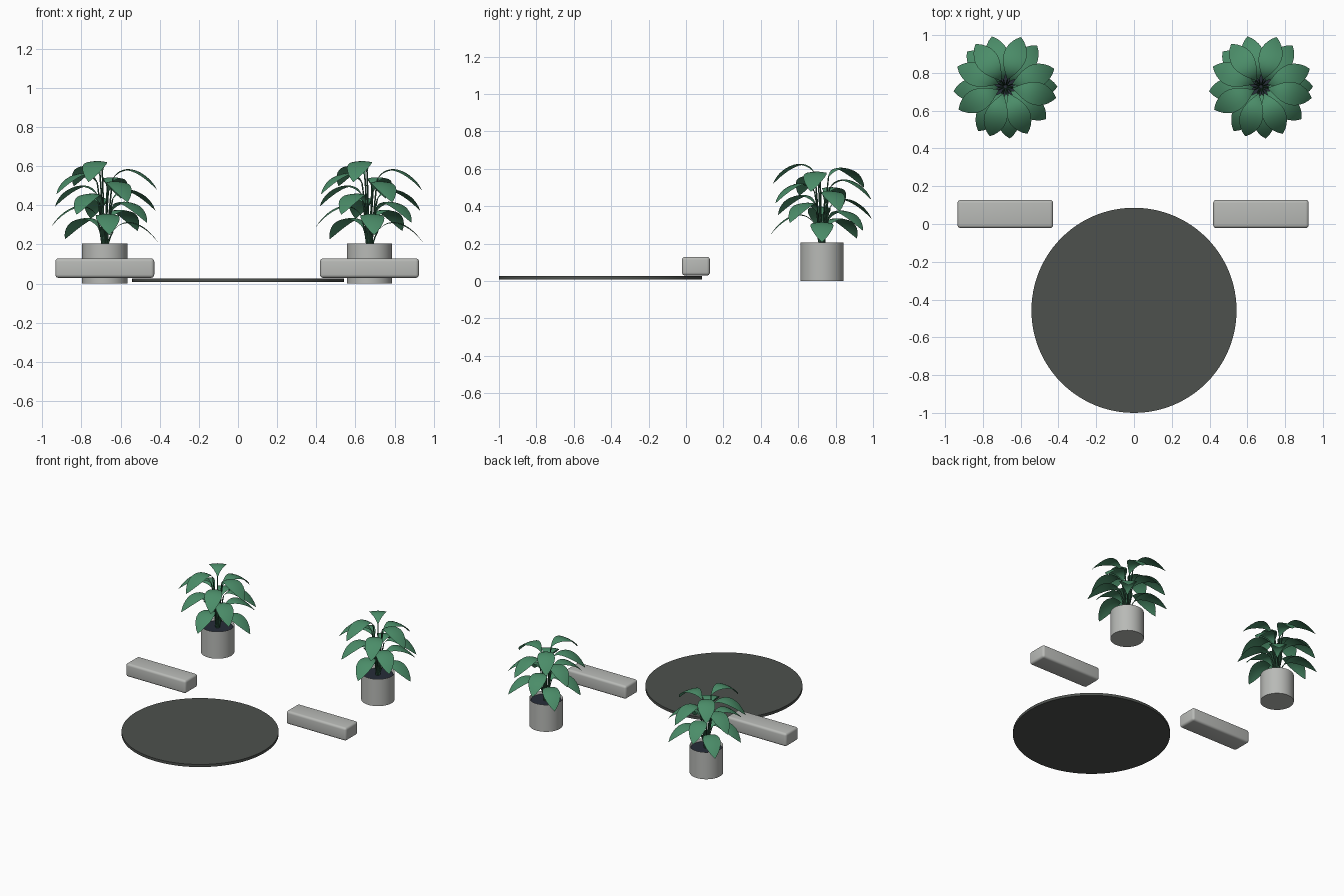
import bpy, bmesh, math
from mathutils import Vector

if "Cube" in bpy.data.objects:
    bpy.data.objects.remove(bpy.data.objects["Cube"])


def material(name, rgb):
    m = bpy.data.materials.new(name)
    m.diffuse_color = (*rgb, 1)
    m.use_nodes = True
    m.node_tree.nodes["Principled BSDF"].inputs["Base Color"].default_value = m.diffuse_color
    return m


STONE = material("light_stone", (0.48, 0.49, 0.47))
SLATE = material("dark_slate", (0.075, 0.082, 0.075))
LEAF = material("leaf_green", (0.07, 0.265, 0.14))
STEM = material("stem_green", (0.03, 0.11, 0.06))
SOIL = material("dark_soil", (0.02, 0.026, 0.04))


def finish(name, bm, mat, loc, angle=35):
    bmesh.ops.recalc_face_normals(bm, faces=bm.faces)
    me = bpy.data.meshes.new(name)
    bm.to_mesh(me)
    bm.free()
    me.materials.append(mat)
    ob = bpy.data.objects.new(name, me)
    ob.location = loc
    bpy.context.collection.objects.link(ob)
    bpy.ops.object.select_all(action='DESELECT')
    bpy.context.view_layer.objects.active = ob
    ob.select_set(True)
    bpy.ops.object.shade_smooth_by_angle(angle=math.radians(angle))
    return ob


def cylinder(radius, z0, z1, sides):
    bm = bmesh.new()
    bmesh.ops.create_cone(bm, cap_ends=True, segments=sides, radius1=radius,
                          radius2=radius, depth=z1 - z0)
    bmesh.ops.translate(bm, verts=bm.verts, vec=(0, 0, (z0 + z1) / 2))
    return bm


def bench(name, x):
    bm = bmesh.new()
    bmesh.ops.create_cube(bm, size=1)
    bmesh.ops.scale(bm, verts=bm.verts, vec=(0.506, 0.15, 0.1))
    bmesh.ops.bevel(bm, geom=bm.edges[:], offset=0.017, segments=4,
                    profile=0.5, affect='EDGES')
    finish(name, bm, STONE, (x, 0.053, 0.079))


def bezier(p, t):
    s = 1 - t
    return [s**3 * p[0][k] + 3 * s * s * t * p[1][k] + 3 * s * t * t * p[2][k]
            + t**3 * p[3][k] for k in (0, 1)]


def plant_leaf(bm, ang, tip):
    # arching blade, widest past the middle, edges drooping slightly
    out = Vector((math.cos(ang), math.sin(ang), 0))
    side = Vector((-out.y, out.x, 0))
    path = [(0.04, tip + 0.055), (0.09, tip + 0.145),
            (0.20, tip + 0.115), (0.275, tip)]
    rows = []
    for i in range(15):
        t = i / 14
        r, z = bezier(path, t)
        w = 0.003 + 0.058 * max(0, math.sin(math.pi * t**1.3))**0.9
        if i == 14:
            w = 0.0008
        rows.append([bm.verts.new(out * r + side * (w * u)
                     + Vector((0, 0, z - 0.12 * w * u * u)))
                     for u in (-1, -0.5, 0, 0.5, 1)])
    for a, b in zip(rows, rows[1:]):
        for j in range(4):
            bm.faces.new((a[j], b[j], b[j + 1], a[j + 1]))


def plant_stem(bm, ang, tip):
    # thin stalk from the soil to the blade
    out = Vector((math.cos(ang), math.sin(ang), 0))
    side = Vector((-out.y, out.x, 0))
    top = tip + 0.06
    path = [(0.012, 0.18), (0.018, 0.18 + (top - 0.18) * 0.35),
            (0.028, 0.18 + (top - 0.18) * 0.75), (0.043, top)]
    rings = []
    for i in range(6):
        r, z = bezier(path, i / 5)
        rings.append([bm.verts.new(out * (r + 0.004 * math.cos(a))
                      + side * (0.004 * math.sin(a)) + Vector((0, 0, z)))
                      for a in [k * math.tau / 6 for k in range(6)]])
    for a, b in zip(rings, rings[1:]):
        for k in range(6):
            bm.faces.new((a[k], a[k - 1], b[k - 1], b[k]))


def potted_plant(side_name, x):
    loc = (x, 0.727, 0)
    # pot with a recessed top
    bm = cylinder(0.116, 0, 0.206, 48)
    top = [f for f in bm.faces if f.normal.z > 0.9]
    bmesh.ops.inset_region(bm, faces=top, thickness=0.01)
    bmesh.ops.translate(bm, verts=top[0].verts[:], vec=(0, 0, -0.03))
    finish(side_name + "_pot", bm, STONE, loc)
    finish(side_name + "_soil", cylinder(0.106, 0.177, 0.188, 48), SOIL, loc)
    # leaves spiral upward by the golden angle
    leaves, stems = bmesh.new(), bmesh.new()
    nudge = {4: -5, 5: -6, 7: -4, 12: -4, 15: -10}
    for i in range(16):
        ang = math.radians(137.5 * i + nudge.get(i, 0))
        tip = 0.207 + 0.0208 * i
        plant_leaf(leaves, ang, tip)
        plant_stem(stems, ang, tip)
    finish(side_name + "_leaves", leaves, LEAF, loc, 60)
    finish(side_name + "_stems", stems, STEM, loc, 70)


# round floor platform
finish("round_platform", cylinder(0.543, 0.007, 0.027, 96), SLATE, (0, -0.457, 0))
# matching benches and plants on both sides
for side_name, x in (("left", -0.681), ("right", 0.672)):
    bench(side_name + "_bench", x)
    potted_plant(side_name, x)
